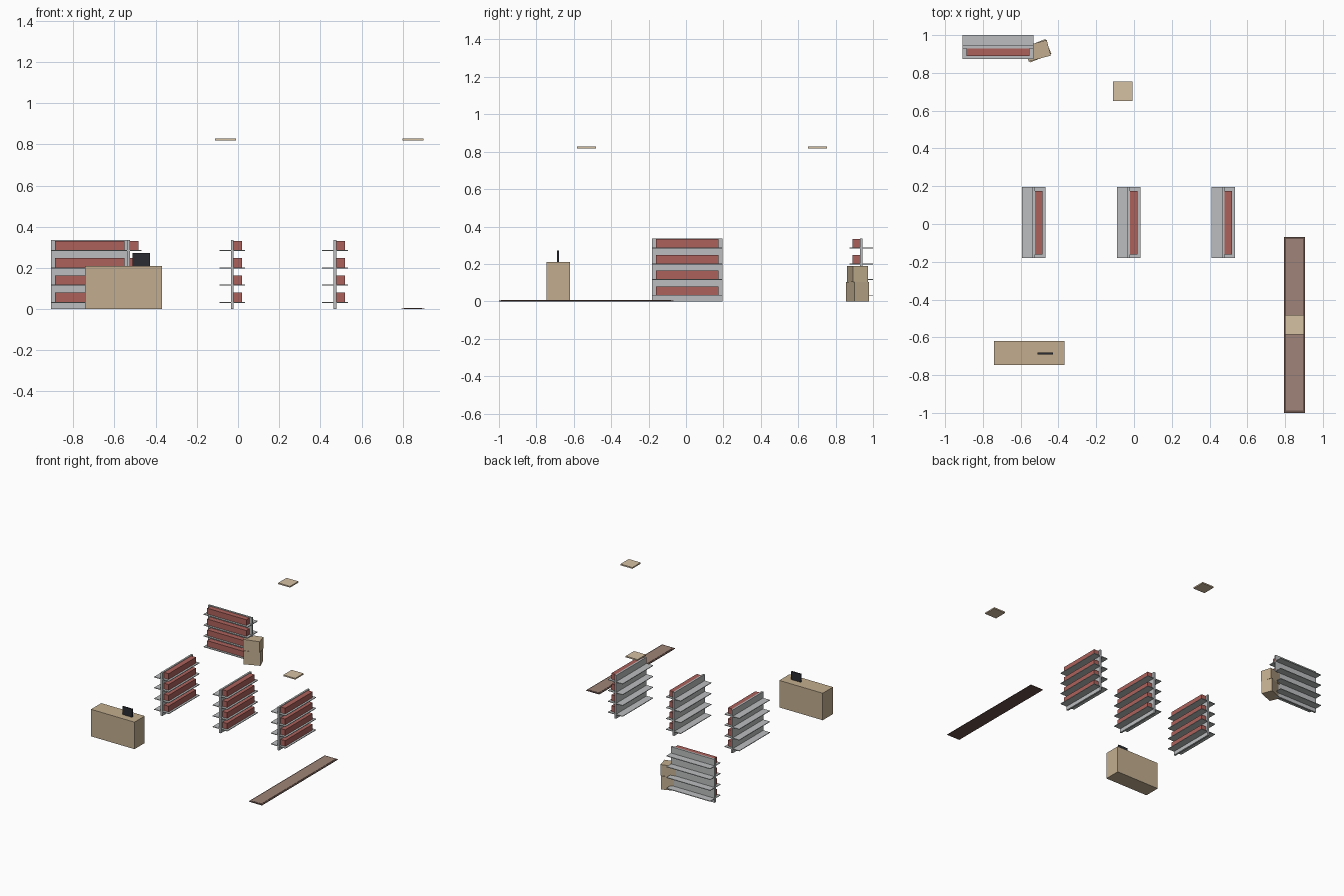
import bpy
import math
from mathutils import Matrix, Vector

cube = bpy.data.objects.get("Cube")
if cube:
    bpy.data.objects.remove(cube, do_unlink=True)


def linear(c):
    c /= 255
    return c / 12.92 if c <= 0.04045 else ((c + 0.055) / 1.055) ** 2.4


def material(name, *rgb):
    mat = bpy.data.materials.new(name)
    colour = tuple(linear(c) for c in rgb) + (1,)
    mat.use_nodes = True
    mat.diffuse_color = colour
    mat.node_tree.nodes["Principled BSDF"].inputs["Base Color"].default_value = colour
    return mat


STEEL = material("shelf grey", 187, 190, 191)
GOODS = material("goods red", 172, 97, 91)
TAN = material("counter tan", 194, 174, 143)
LAMP = material("lamp cream", 214, 193, 163)
DARK = material("screen black", 42, 44, 50)
MAT = material("mat brown", 160, 132, 120)
EDGE = material("mat dark edge", 106, 84, 76)


def box(name, mat, low, high, place=Matrix()):
    """Box between two corners, moved by a placement matrix."""
    low, high = Vector(low), Vector(high)
    bpy.ops.mesh.primitive_cube_add(size=1)
    obj = bpy.context.object
    obj.name = name
    size = Matrix.Diagonal((high - low).to_4d())
    size[3][3] = 1
    obj.data.transform(Matrix.Translation((low + high) / 2) @ size)
    obj.matrix_world = place
    obj.data.materials.append(mat)
    return obj


def shelf_unit(name, x, y, angle):
    """Back panel with shelves through it; goods sit on the local -y side."""
    place = Matrix.Translation((x, y, 0)) @ Matrix.Rotation(angle, 4, "Z")
    half = 0.188
    box(name + "_panel", STEEL, (-half, -0.007, 0), (half, 0.007, 0.336), place)
    for i in range(4):
        z = 0.03 + 0.084 * i
        box(f"{name}_shelf_{i + 1}", STEEL,
            (-half, -0.063, z), (half, 0.063, z + 0.005), place)
        box(f"{name}_goods_{i + 1}", GOODS,
            (-0.168, -0.047, z + 0.005), (0.168, -0.007, z + 0.05), place)


# Three aisle units and one wall unit
for name, x in (("left_aisle", 0.472), ("middle_aisle", -0.028), ("right_aisle", -0.531)):
    shelf_unit(name, x, 0.007, math.pi / 2)
shelf_unit("wall_unit", -0.72, 0.937, 0)

# Counter with its screen
box("counter", TAN, (-0.742, -0.746, 0), (-0.368, -0.62, 0.21))
box("counter_screen", DARK, (-0.512, -0.69, 0.21), (-0.428, -0.68, 0.273))

# Two stacked cartons, slightly twisted
for name, angle, z in (("lower_carton", 22, 0), ("upper_carton", 15, 0.104)):
    place = Matrix.Translation((-0.51, 0.917, z)) @ Matrix.Rotation(math.radians(angle), 4, "Z")
    box(name, TAN, (-0.061, -0.0425, 0), (0.061, 0.0425, 0.104 if z == 0 else 0.086), place)

# Ceiling lamps
for name, x, y in (("ceiling_lamp", -0.06, 0.703), ("entrance_lamp", 0.85, -0.533)):
    box(name, LAMP, (x - 0.051, y - 0.051, 0.818), (x + 0.051, y + 0.051, 0.828))

# Entrance mat with a dark border
box("mat_base", EDGE, (0.794, -1, 0), (0.906, -0.068, 0.004))
box("mat_top", MAT, (0.806, -0.988, 0.004), (0.894, -0.08, 0.006))
